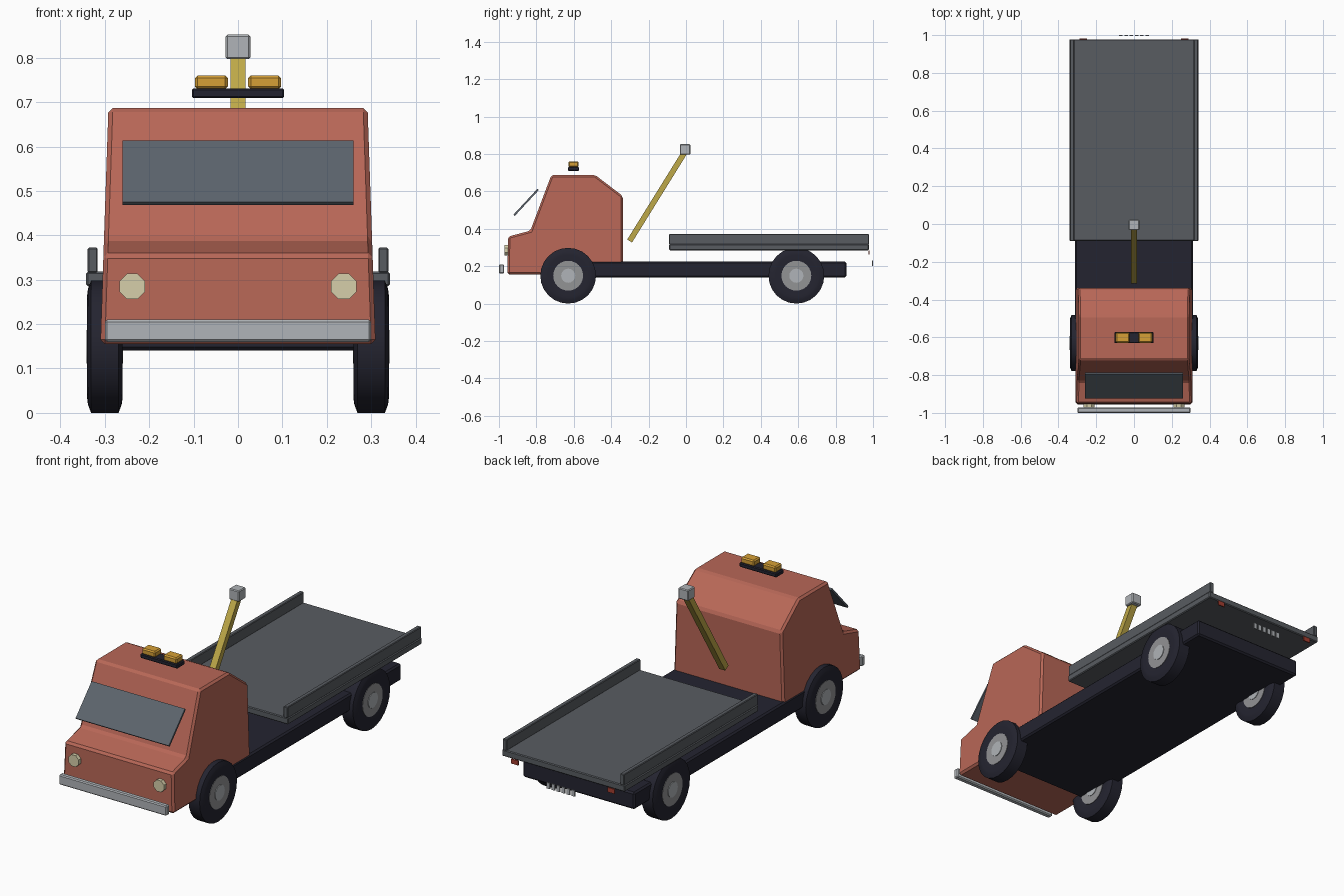
import bpy, bmesh, math
from mathutils import Matrix

if "Cube" in bpy.data.objects:
    bpy.data.objects.remove(bpy.data.objects["Cube"])


def mat(name, r, g, b):
    m = bpy.data.materials.new(name)
    lin = lambda c: ((c / 255 + 0.055) / 1.055) ** 2.4 if c > 10 else c / 255 / 12.92
    m.diffuse_color = (lin(r), lin(g), lin(b), 1)
    m.use_nodes = True
    m.node_tree.nodes["Principled BSDF"].inputs["Base Color"].default_value = m.diffuse_color
    return m


RED = mat("cab_red", 184, 103, 87)
GLASS = mat("glass_slate", 92, 100, 109)
STEEL = mat("light_steel", 176, 180, 184)
LENS = mat("headlight_cream", 214, 207, 170)
DARK = mat("rubber_dark", 36, 36, 48)
HUB = mat("hub_grey", 146, 147, 149)
BED = mat("bed_grey", 88, 92, 97)
BOOM = mat("boom_yellow", 190, 168, 72)
AMBER = mat("beacon_amber", 214, 160, 54)
TAIL = mat("tail_red", 165, 62, 48)


def finish(name, bm, material, bevel=0.0, smooth=False):
    bmesh.ops.recalc_face_normals(bm, faces=bm.faces)
    me = bpy.data.meshes.new(name)
    bm.to_mesh(me)
    bm.free()
    ob = bpy.data.objects.new(name, me)
    bpy.context.collection.objects.link(ob)
    me.materials.append(material)
    if bevel:
        mod = ob.modifiers.new("bevel", "BEVEL")
        mod.width = bevel
        mod.segments = 1
    if smooth:
        bpy.ops.object.select_all(action="DESELECT")
        ob.select_set(True)
        bpy.context.view_layer.objects.active = ob
        bpy.ops.object.shade_smooth_by_angle(angle=math.radians(30))
    return ob


def box(name, x, y, z, material, bevel=0.0, tilt=0.0):
    """Box from (min, max) ranges, tilted about its centre on the x axis."""
    bm = bmesh.new()
    bmesh.ops.create_cube(bm, size=1)
    size = [b - a for a, b in (x, y, z)]
    mid = [(a + b) / 2 for a, b in (x, y, z)]
    bm.transform(Matrix.Translation(mid) @ Matrix.Rotation(tilt, 4, "X")
                 @ Matrix.Diagonal((*size, 1)))
    return finish(name, bm, material, bevel)


def lathe(name, profile, centre, material, n=24):
    """Turn (x, radius) points about the x axis through centre."""
    bm = bmesh.new()
    rings = []
    for x, r in profile:
        rings.append([bm.verts.new((centre[0] + x,
                                    centre[1] + r * math.sin(2 * math.pi * i / n),
                                    centre[2] + r * math.cos(2 * math.pi * i / n)))
                      for i in range(n)])
    for a, b in zip(rings, rings[1:]):
        for i in range(n):
            j = (i + 1) % n
            bm.faces.new((a[i], a[j], b[j], b[i]))
    bm.faces.new(rings[0])
    bm.faces.new(rings[-1])
    return finish(name, bm, material, smooth=True)


# Cab: side profile extruded across, narrowing towards the roof
profile = [(-0.955, 0.155), (-0.951, 0.358), (-0.832, 0.39), (-0.72, 0.687),
           (-0.485, 0.687), (-0.338, 0.575), (-0.338, 0.155)]
bm = bmesh.new()
sides = []
for s in (-1, 1):
    sides.append([bm.verts.new((s * (0.31 - 0.034 * (z - 0.155)), y, z))
                  for y, z in profile])
bm.faces.new(sides[0])
bm.faces.new(sides[1])
for i in range(len(profile)):
    j = (i + 1) % len(profile)
    bm.faces.new((sides[0][i], sides[0][j], sides[1][j], sides[1][i]))
finish("cab", bm, RED, bevel=0.01)

# Windscreen plate standing off the cab front
box("windscreen", (-0.26, 0.26), (-0.86, -0.85), (0.447, 0.635), GLASS,
    tilt=-math.atan2(0.13, 0.14))

# Bumper and headlights
box("bumper", (-0.3, 0.3), (-1.0, -0.972), (0.16, 0.21), STEEL, bevel=0.005)
for s in (-1, 1):
    bm = bmesh.new()
    bmesh.ops.create_cone(bm, cap_ends=True, segments=8, radius1=0.031,
                          radius2=0.031, depth=0.03)
    bm.transform(Matrix.Translation((s * 0.238, -0.956, 0.285))
                 @ Matrix.Rotation(math.pi / 2, 4, "X")
                 @ Matrix.Rotation(math.pi / 8, 4, "Z"))
    finish("headlight", bm, LENS)

# Chassis
box("chassis", (-0.312, 0.312), (-0.72, 0.857), (0.14, 0.226), DARK, bevel=0.008)

# Wheels: tyre, hub disc and cap
for s in (-1, 1):
    for y in (-0.63, 0.59):
        c = (s * 0.3, y, 0.149)
        lathe("tyre", [(-0.036, 0.085), (-0.04, 0.115), (-0.038, 0.13),
                       (-0.031, 0.149), (0.031, 0.149), (0.038, 0.13),
                       (0.04, 0.115), (0.036, 0.085)], c, DARK)
        lathe("hub", [(-0.038, 0.08), (0.038, 0.08)], c, HUB)
        lathe("hub_cap", [(-0.041, 0.038), (0.041, 0.038)], c, STEEL, 16)

# Flat bed with side rails
box("bed_floor", (-0.342, 0.342), (-0.09, 0.978), (0.285, 0.318), BED, bevel=0.004)
for s in (-1, 1):
    x = sorted((s * 0.316, s * 0.339))
    box("bed_rail", x, (-0.09, 0.978), (0.316, 0.372), BED, bevel=0.003)
    # Tail light
    x = sorted((s * 0.25, s * 0.288))
    box("tail_light", x, (0.975, 0.981), (0.262, 0.285), TAIL)

# Rear plate of upright bars
for i in range(6):
    x = -0.07 + 0.028 * i
    box("rear_plate_bar", (x - 0.009, x + 0.009), (0.994, 1.0), (0.2, 0.23), STEEL)

# Crane boom with head block
dy, dz = 0.295, 0.475
length = math.hypot(dy, dz)
box("boom", (-0.017, 0.017), (-0.169, -0.139),
    (0.572 - length / 2, 0.572 + length / 2), BOOM, tilt=-math.atan2(dy, dz))
box("boom_head", (-0.028, 0.028), (-0.033, 0.023), (0.797, 0.852), STEEL, bevel=0.004)

# Roof beacon bar
box("beacon_base", (-0.104, 0.104), (-0.631, -0.572), (0.709, 0.731), DARK, bevel=0.004)
for s in (-1, 1):
    x = sorted((s * 0.023, s * 0.097))
    box("beacon", x, (-0.629, -0.574), (0.729, 0.76), AMBER, bevel=0.006)
